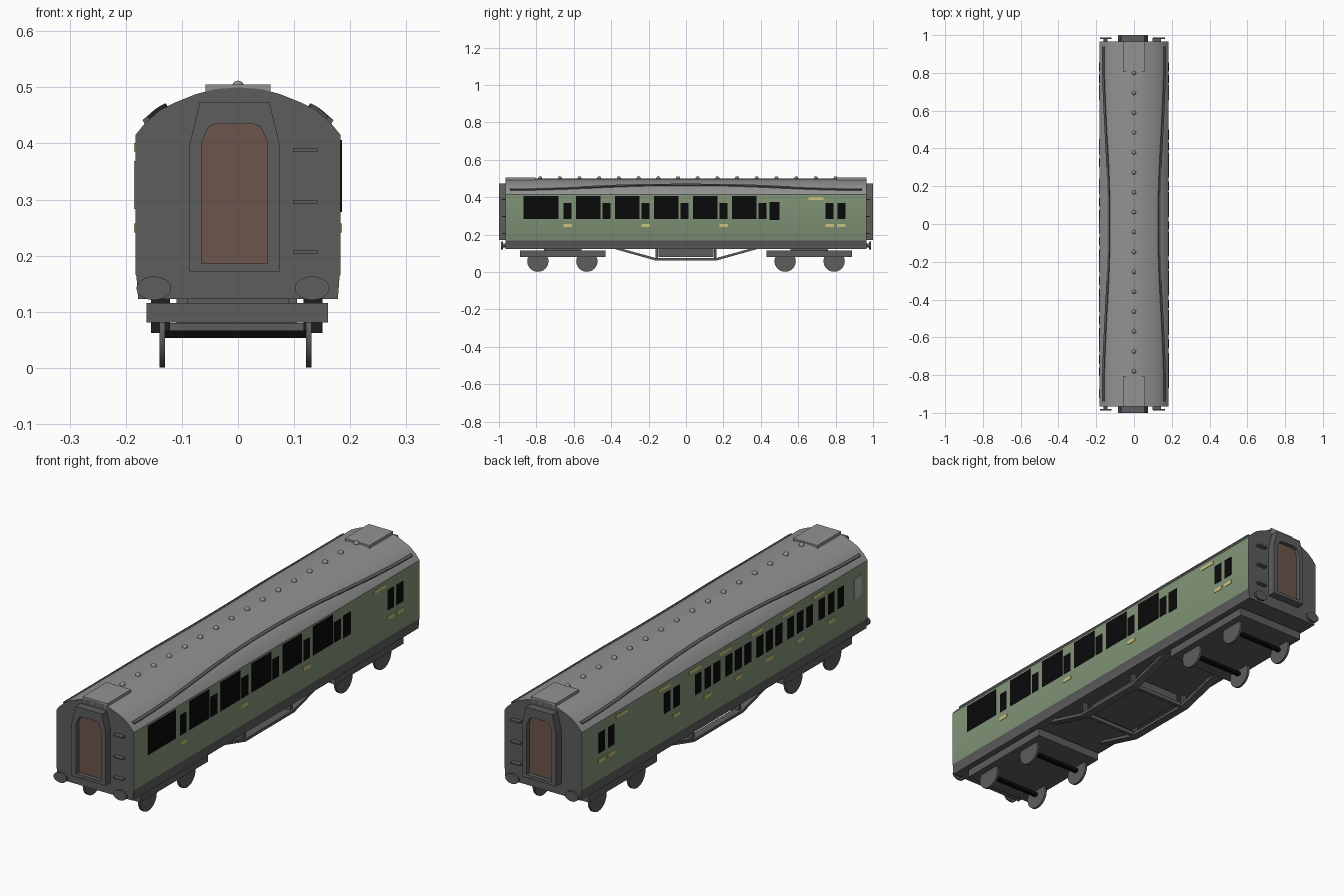
import bpy, bmesh, math

cube = bpy.data.objects.get("Cube")
if cube:
    bpy.data.objects.remove(cube, do_unlink=True)


def material(name, r, g, b):
    m = bpy.data.materials.new(name)
    m.use_nodes = True
    m.diffuse_color = (r, g, b, 1)
    bsdf = next(n for n in m.node_tree.nodes if n.type == 'BSDF_PRINCIPLED')
    bsdf.inputs["Base Color"].default_value = (r, g, b, 1)
    bsdf.inputs["Roughness"].default_value = 0.8
    return m


GREEN = material("coach green", .23, .31, .19)
ROOF = material("roof grey", .29, .29, .29)
DARK = material("dark grey", .11, .11, .11)
BLACK = material("window black", .003, .003, .003)
YELLOW = material("pale yellow", .60, .55, .20)
BROWN = material("door brown", .15, .09, .07)
FROST = material("frosted grey", .42, .42, .42)


def finish(name, bm, *mats, smooth=False):
    bmesh.ops.recalc_face_normals(bm, faces=bm.faces)
    me = bpy.data.meshes.new(name)
    bm.to_mesh(me)
    bm.free()
    for m in mats:
        me.materials.append(m)
    ob = bpy.data.objects.new(name, me)
    bpy.context.collection.objects.link(ob)
    if smooth:
        bpy.ops.object.select_all(action='DESELECT')
        ob.select_set(True)
        bpy.context.view_layer.objects.active = ob
        bpy.ops.object.shade_smooth_by_angle(angle=math.radians(30))
    return ob


def add_prism(bm, pts, axis, a, b):
    """Extrude a flat outline along x (outline in y, z) or y (outline in x, z)."""
    def place(t):
        return [bm.verts.new((t, u, v) if axis == 'x' else (u, t, v)) for u, v in pts]
    lo, hi = place(a), place(b)
    bm.faces.new(lo)
    bm.faces.new(hi)
    n = len(pts)
    for i in range(n):
        j = (i + 1) % n
        bm.faces.new((lo[i], lo[j], hi[j], hi[i]))


def prism(name, pts, axis, a, b, mat, smooth=False):
    bm = bmesh.new()
    add_prism(bm, pts, axis, a, b)
    return finish(name, bm, mat, smooth=smooth)


def rect(u0, u1, v0, v1):
    return [(u0, v0), (u1, v0), (u1, v1), (u0, v1)]


def box(name, x, y, z, mat):
    return prism(name, rect(*x, *z), 'y', *y, mat)


def ellipse(u, v, ru, rv, n=24):
    return [(u + ru * math.cos(i * math.tau / n), v + rv * math.sin(i * math.tau / n))
            for i in range(n)]


def mirrored(half, cx=0):
    return [(cx + x, z) for x, z in half] + [(cx - x, z) for x, z in reversed(half) if x > 0]


# Body shell: sole, sides, curved roof and ends coloured by direction and height
roof_line = [(.183, .415), (.165, .437), (.14, .459), (.11, .474), (.075, .488),
             (.04, .497), (0, .50)]
bm = bmesh.new()
add_prism(bm, mirrored([(.178, .123), (.181, .163), (.183, .167)] + roof_line), 'y', -.965, .965)
bmesh.ops.recalc_face_normals(bm, faces=bm.faces)
for f in bm.faces:
    z = f.calc_center_median().z
    if abs(f.normal.y) > .9 or z < .167:
        f.material_index = 2
    else:
        f.material_index = 0 if z < .414 else 1
finish("body_shell", bm, GREEN, ROOF, DARK, smooth=True)


def roof_z(x):
    for (x1, z1), (x0, z0) in zip(roof_line, roof_line[1:]):
        if x0 <= x <= x1:
            return z0 + (z1 - z0) * (x - x0) / (x1 - x0)


# Side windows and yellow markings as thin plates
def plates(name, side, spans, z, mat):
    bm = bmesh.new()
    for a, b in spans:
        add_prism(bm, rect(a, b, *z), 'x', side * .181, side * .185)
    finish(name, bm, mat)


def around(centres, width):
    return [(c - width / 2, c + width / 2) for c in centres]


SMALL, LOW, HIGH = (.283, .369), (.241, .257), (.386, .401)
luggage = [.768, .831]
bays = [-.633 + .2085 * i for i in range(6)]
plates("left_large_windows", 1,
       [(-.869, -.682)] + around([-.522 + .2085 * i for i in range(5)], .132), (.283, .406), BLACK)
plates("left_small_windows", 1, around(bays + luggage, .043), SMALL, BLACK)
plates("left_end_window", 1, [(.446, .50)], (.278, .374), BLACK)
plates("left_low_marks", 1, around(bays[::2] + luggage, .046), LOW, YELLOW)
plates("left_high_mark", 1, [(.655, .735)], HIGH, YELLOW)

doors = [.325 - .2085 * i for i in range(6)]
lights = [d + o for d in doors for o in (.064, 0, -.064)]
del lights[2]
plates("right_windows", -1, around(lights + luggage, .043), SMALL, BLACK)
plates("right_low_marks", -1, around(doors + luggage, .046), LOW, YELLOW)
plates("right_high_marks", -1, around([d + .085 for d in doors] + [.695], .08), HIGH, YELLOW)
plates("right_frosted_window", -1, [(-.92, -.873)], SMALL, FROST)

# Curved rain strips on the roof
for side, label in ((1, "left"), (-1, "right")):
    bm = bmesh.new()
    prev = None
    for i in range(33):
        y = -.94 + 1.88 * i / 32
        x = .161 - .031 * (1 + math.cos(math.pi * y / .94)) / 2
        z = roof_z(x)
        ring = [bm.verts.new((side * (x + dx), y, z + dz))
                for dx, dz in ((-.006, -.001), (.004, -.008), (.009, .001), (-.001, .008))]
        if prev:
            for k in range(4):
                bm.faces.new((prev[k], prev[k - 1], ring[k - 1], ring[k]))
        else:
            bm.faces.new(ring)
        prev = ring
    bm.faces.new(prev)
    finish(label + "_rain_strip", bm, DARK)

# Dome ventilators along the ridge
bm = bmesh.new()
for i in range(16):
    made = bmesh.ops.create_uvsphere(bm, u_segments=12, v_segments=8, radius=.011)
    bmesh.ops.translate(bm, verts=made['verts'], vec=(0, -.78 + i * .1053, .501))
finish("roof_ventilators", bm, ROOF, smooth=True)

outer = mirrored([(.08, .172), (.08, .40), (.062, .474), (.03, .474)], -.006)
inner = mirrored([(.059, .186), (.059, .402), (.046, .430), (.03, .436)], -.006)
for s, end in ((-1, "front"), (1, "back")):
    # Raised roof panel above the end
    box(end + "_roof_panel", (-.058, .058), sorted((s * .805, s * .965)), (.48, .505), ROOF)

    # Gangway frame with a recessed door
    bm = bmesh.new()
    loops = [[bm.verts.new((x, s * y, z)) for x, z in pts]
             for pts, y in ((outer, .964), (outer, 1), (inner, 1), (inner, .964))]
    for a, b in zip(loops, loops[1:] + loops[:1]):
        for i in range(len(a)):
            bm.faces.new((a[i - 1], a[i], b[i], b[i - 1]))
    finish(end + "_gangway", bm, DARK)
    prism(end + "_door", inner, 'y', s * .964, s * .982, BROWN)

    # Oval buffers on stems
    for x in (-.15, .132):
        label = end + ("_right" if x < 0 else "_left")
        prism(label + "_buffer", ellipse(x, .142, .031, .021), 'y', s * .979, s * .988, DARK, True)
        prism(label + "_buffer_stem", ellipse(x, .142, .011, .011, 12), 'y',
              s * .96, s * .98, DARK, True)

    # Climbing steps
    for i, z in enumerate((.203, .293, .385)):
        box(f"{end}_step_{i + 1}", (.098, .142), sorted((s * .964, s * .984)), (z, z + .006), DARK)

    # Bogie frame, wheels and axles
    box(end + "_bogie_frame", (-.163, .16), sorted((s * .43, s * .888)), (.081, .116), DARK)
    box(end + "_bogie_pivot", (-.09, .09), sorted((s * .56, s * .76)), (.11, .125), DARK)
    for i, y in enumerate((s * .53, s * .792)):
        for x, label in ((-.135, "right"), (.126, "left")):
            prism(f"{end}_{label}_wheel_{i + 1}", ellipse(y, .058, .057, .057), 'x',
                  x - .005, x + .005, DARK, True)
        box(f"{end}_axle_{i + 1}", (-.132, .123), (y - .009, y + .009), (.053, .067), BLACK)

# Truss frames with posts below the middle
truss = [(-.39, .125), (-.165, .062), (.165, .062), (.39, .125),
         (.345, .125), (.16, .074), (-.16, .074), (-.345, .125)]
for x, label in ((-.138, "right"), (.134, "left")):
    prism(label + "_truss", truss, 'x', x - .017, x + .017, DARK)
    for i, y in enumerate((-.157, .157)):
        box(f"{label}_truss_post_{i + 1}", (x - .008, x + .008), (y - .007, y + .007),
            (.07, .125), DARK)
for i, y in enumerate((-.157, .157)):
    box(f"truss_cross_bar_{i + 1}", (-.13, .126), (y - .007, y + .007), (.064, .08), DARK)
box("battery_box", (-.11, .105), (-.148, .148), (.08, .125), DARK)
